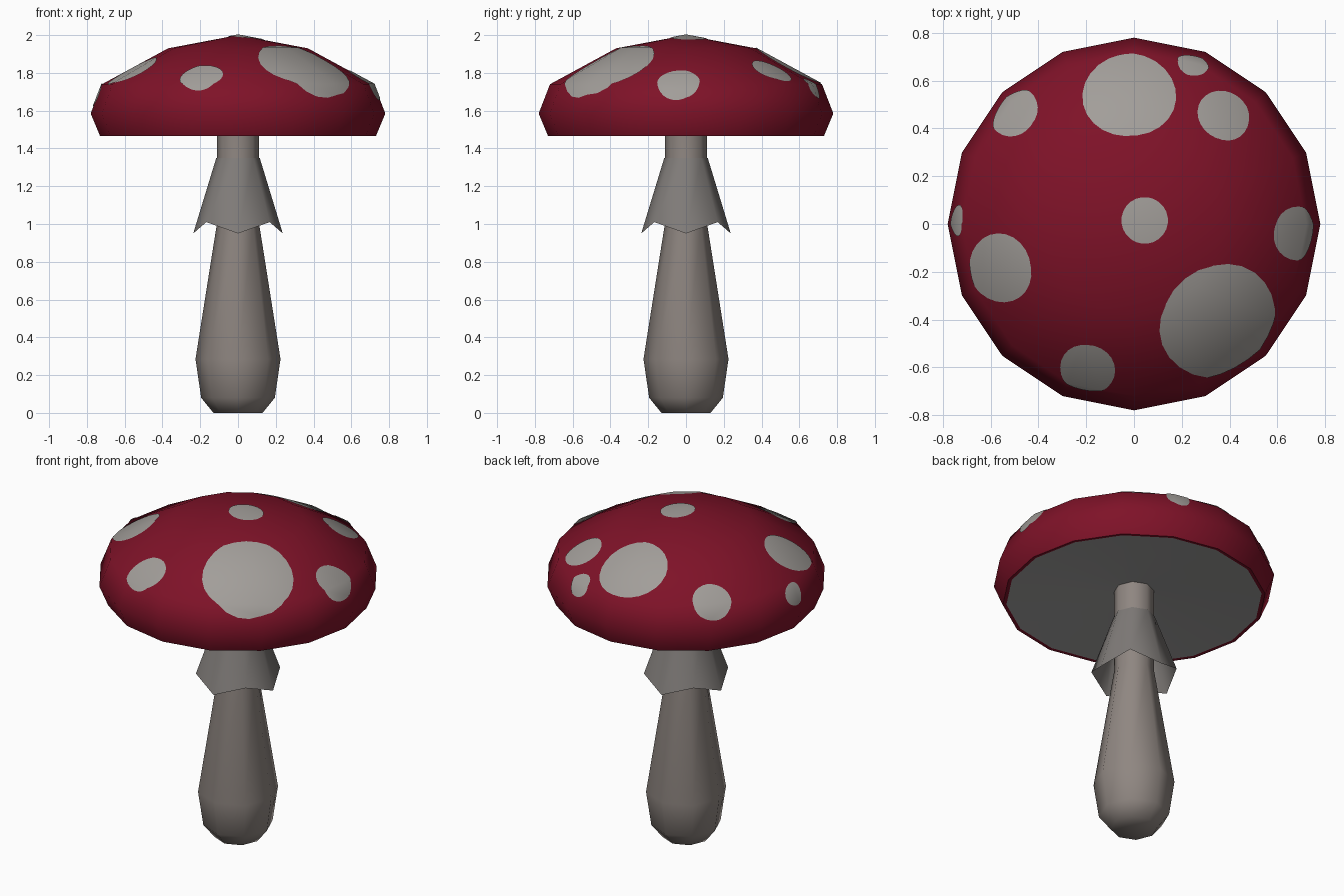
import bpy, bmesh, math
from mathutils import Vector

if "Cube" in bpy.data.objects:
    bpy.data.objects.remove(bpy.data.objects["Cube"])


def material(name, rgb):
    m = bpy.data.materials.new(name)
    m.diffuse_color = (*rgb, 1)
    m.use_nodes = True
    m.node_tree.nodes["Principled BSDF"].inputs["Base Color"].default_value = m.diffuse_color
    return m


RED = material("cap_red", (0.21, 0.006, 0.021))
PALE = material("spot_pale", (0.36, 0.34, 0.32))
CREAM = material("stem_cream", (0.275, 0.24, 0.22))
VEIL = material("skirt_cream", (0.215, 0.2, 0.19))
GILL = material("gill_grey", (0.37, 0.365, 0.36))


def lathe(profile, sides, wave=None):
    """Spin (radius, z) points, listed bottom to top; wave(ring, side) shifts z."""
    bm = bmesh.new()
    rings = []
    for k, (r, z) in enumerate(profile):
        if r == 0:
            rings.append([bm.verts.new((0, 0, z))] * sides)
            continue
        ring = []
        for i in range(sides):
            a = 2 * math.pi * i / sides
            dz = wave(k, i) if wave else 0
            ring.append(bm.verts.new((r * math.cos(a), r * math.sin(a), z + dz)))
        rings.append(ring)
    for a, b in zip(rings, rings[1:]):
        for i in range(sides):
            j = (i + 1) % sides
            bm.faces.new(list(dict.fromkeys((a[i], a[j], b[j], b[i]))))
    return bm


def finish(name, bm, mat, sharp=55):
    me = bpy.data.meshes.new(name)
    bm.to_mesh(me)
    bm.free()
    me.materials.append(mat)
    me.shade_smooth()
    me.set_sharp_from_angle(angle=math.radians(sharp))
    ob = bpy.data.objects.new(name, me)
    bpy.context.collection.objects.link(ob)
    return ob


# Stem with a bulbous foot
finish("stem", lathe([(0, 0), (0.13, 0), (0.195, 0.08), (0.225, 0.285),
                      (0.112, 1.0), (0.112, 1.53)], 8), CREAM)

# Skirt with a zigzag hem
finish("skirt", lathe([(0.237, 0.95), (0.115, 1.35)], 8,
                      lambda k, i: 0.06 if k == 0 and i % 2 else 0), VEIL)

# Cap shell with a narrow red lip, and slightly hollow gill underside
CAP = [(0.73, 1.465), (0.78, 1.585), (0.72, 1.74), (0.37, 1.93), (0, 2.0)]
finish("cap", lathe([(0.71, 1.467)] + CAP, 16), RED)
finish("gills", lathe([(0, 1.52), (0.11, 1.515), (0.71, 1.467)], 16), GILL)


def interp(x, pts):
    for (x0, y0), (x1, y1) in zip(pts, pts[1:]):
        if x <= x1:
            return y0 + (y1 - y0) * (x - x0) / (x1 - x0)
    return pts[-1][1]


def cap_normal(x, y, tilts):
    rho = max(math.hypot(x, y), 1e-6)
    t = math.radians(interp(rho, tilts))
    return Vector((x / rho * math.sin(t), y / rho * math.sin(t), math.cos(t)))


# Spots: pieces of the cap shell trimmed to round outlines (x, y, radius)
SPOTS = [(0.355, -0.41, 0.252), (-0.02, 0.54, 0.195), (-0.56, -0.185, 0.145),
         (0.375, 0.455, 0.112), (0.045, 0.015, 0.097), (-0.51, 0.475, 0.108),
         (0.25, 0.68, 0.068), (0.69, -0.04, 0.112), (-0.742, 0.015, 0.065),
         (-0.195, -0.61, 0.115)]
HEIGHT = [(0, 2.0), (0.37, 1.93), (0.72, 1.74), (0.78, 1.585)]
TILT = [(0, 0), (0.2, 11), (0.55, 28), (0.69, 48), (0.76, 69)]
SHADE = [(0, 0), (0.37, 20), (0.72, 48), (0.78, 88)]

for n, (x, y, r) in enumerate(SPOTS):
    centre = Vector((x, y, interp(math.hypot(x, y), HEIGHT)))
    axis = cap_normal(x, y, TILT)
    u = axis.orthogonal().normalized()
    v = axis.cross(u)
    cuts = [(centre - axis * 0.25, -axis)]
    for i in range(24):
        a = 2 * math.pi * i / 24
        d = u * math.cos(a) + v * math.sin(a)
        cuts.append((centre + d * r, d))
    bm = lathe(CAP, 16)
    for co, no in cuts:
        bmesh.ops.bisect_plane(bm, geom=bm.verts[:] + bm.edges[:] + bm.faces[:],
                               plane_co=co, plane_no=no, clear_outer=True)
    bmesh.ops.translate(bm, verts=bm.verts[:], vec=axis * 0.004)
    me = finish(f"spot_{n + 1}", bm, PALE, 180).data
    # Shade each spot like the rounded cap beneath it
    me.normals_split_custom_set_from_vertices(
        [cap_normal(p.co.x, p.co.y, SHADE) for p in me.vertices])
